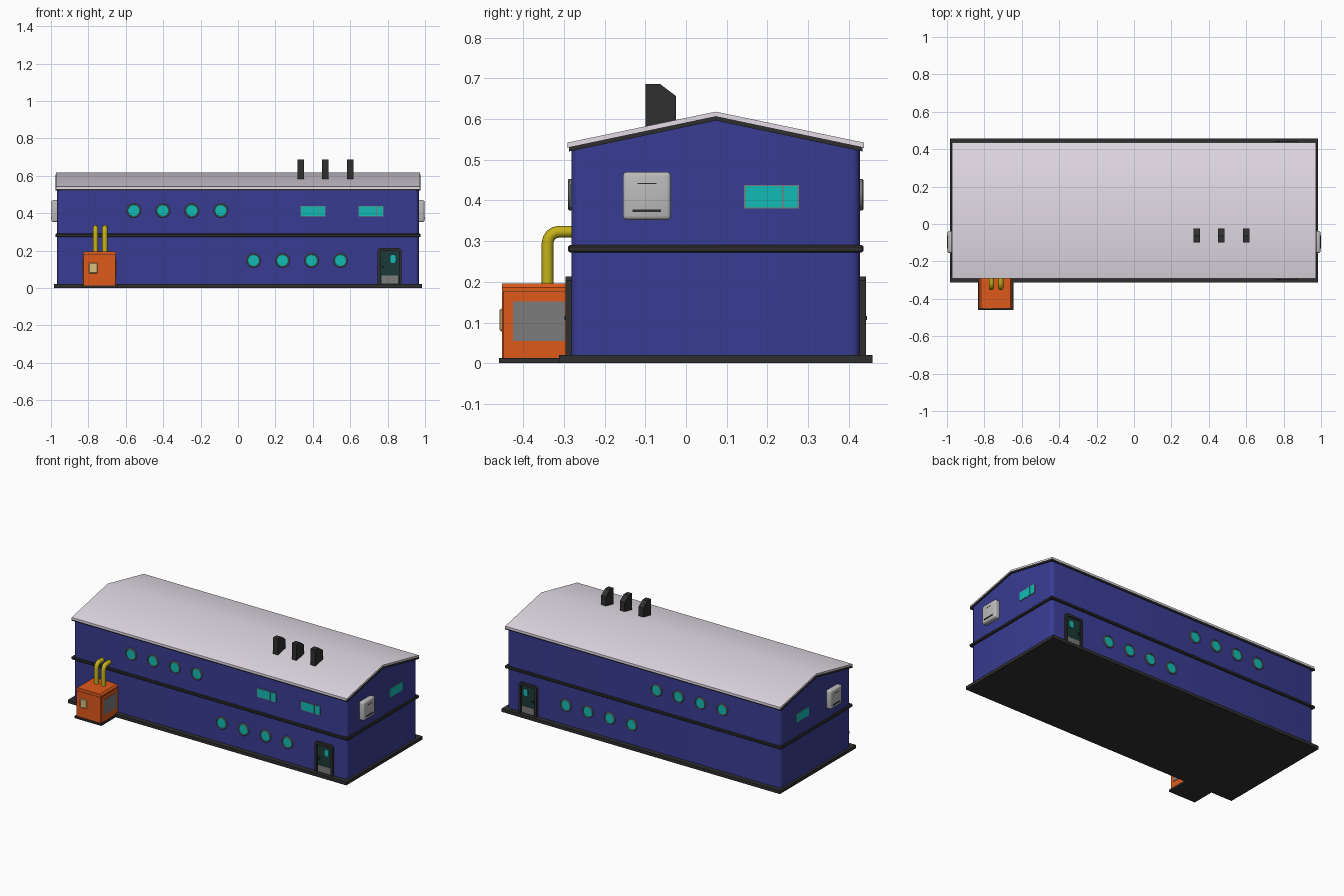
import bpy, bmesh, math
from mathutils import Vector

if "Cube" in bpy.data.objects:
    bpy.data.objects.remove(bpy.data.objects["Cube"])

CY = 0.073           # y of the building's ridge; all parts are built around it
W, L = 0.354, 0.967  # half depth and half length of the walls

def material(name, rgb):
    m = bpy.data.materials.new(name)
    m.diffuse_color = (*rgb, 1)
    m.use_nodes = True
    m.node_tree.nodes["Principled BSDF"].inputs["Base Color"].default_value = m.diffuse_color
    return m

BLUE = material("blue_paint", (0.041, 0.045, 0.29))
DARK = material("dark_trim", (0.028, 0.028, 0.03))
WHITE = material("roof_white", (0.78, 0.72, 0.80))
ORANGE = material("orange_paint", (0.74, 0.10, 0.011))
YELLOW = material("yellow_pipe", (0.55, 0.44, 0.01))
TEAL = material("teal_glass", (0.006, 0.50, 0.46))
GREEN = material("door_green", (0.012, 0.04, 0.04))
CREAM = material("cream", (0.72, 0.52, 0.22))
GREY = material("mid_grey", (0.2, 0.2, 0.2))
LIGHT = material("light_grey", (0.5, 0.5, 0.5))

def finish(name, bm, mat, mirror=""):
    bmesh.ops.recalc_face_normals(bm, faces=bm.faces)
    me = bpy.data.meshes.new(name)
    bm.to_mesh(me)
    bm.free()
    me.shade_smooth()
    me.set_sharp_from_angle(angle=math.radians(35))
    me.materials.append(mat)
    ob = bpy.data.objects.new(name, me)
    ob.location = (0, CY, 0)
    bpy.context.collection.objects.link(ob)
    if mirror:
        mod = ob.modifiers.new("mirror", 'MIRROR')
        mod.use_axis = ("X" in mirror, "Y" in mirror, False)
        mod.use_mirror_merge = False
    return ob

def prism(name, pts, axis, a, b, mat, bevel=0, along=None, seg=3, mirror=""):
    """Extrude a 2D outline from a to b along axis; optionally bevel edges along one axis."""
    bm = bmesh.new()
    def at(p, t):
        return {"X": (t, p[0], p[1]), "Y": (p[0], t, p[1]), "Z": (p[0], p[1], t)}[axis]
    v0 = [bm.verts.new(at(p, a)) for p in pts]
    v1 = [bm.verts.new(at(p, b)) for p in pts]
    bm.faces.new(v0)
    bm.faces.new(v1[::-1])
    n = len(pts)
    for i in range(n):
        bm.faces.new((v0[i], v1[i], v1[(i + 1) % n], v0[(i + 1) % n]))
    if bevel:
        edges = list(bm.edges)
        if along:
            k = "XYZ".index(along)
            edges = [e for e in edges
                     if abs((e.verts[0].co - e.verts[1].co).normalized()[k]) > 0.99]
        bmesh.ops.bevel(bm, geom=edges, offset=bevel, segments=seg, profile=0.5, affect='EDGES')
    return finish(name, bm, mat, mirror)

def box(name, x0, x1, y0, y1, z0, z1, mat, **kw):
    return prism(name, [(x0, y0), (x1, y0), (x1, y1), (x0, y1)], "Z", z0, z1, mat, **kw)

def lathe_y(name, x, z, profile, mat, n=16, mirror=""):
    """Revolve (radius, y) pairs around an axis parallel to y."""
    bm = bmesh.new()
    rings = [[bm.verts.new((x + r * math.cos(2 * math.pi * i / n), y,
                            z + r * math.sin(2 * math.pi * i / n))) for i in range(n)]
             for r, y in profile]
    for r0, r1 in zip(rings, rings[1:]):
        for i in range(n):
            bm.faces.new((r0[i], r0[(i + 1) % n], r1[(i + 1) % n], r1[i]))
    if len(rings) == 2:
        bm.faces.new(rings[1])
    return finish(name, bm, mat, mirror)

# Walls, base slab and belt course
prism("walls", [(-W, 0.015), (W, 0.015), (W, 0.53), (0, 0.605), (-W, 0.53)], "X", -L, L, BLUE,
      bevel=0.022, along="Z", seg=4)
box("base_slab", -0.984, 0.984, -0.385, 0.385, 0, 0.02, DARK)
box("belt_course", -0.977, 0.977, -0.363, 0.363, 0.272, 0.29, DARK, bevel=0.004, seg=1)

# Gabled roof sheet with dark trim underneath
def chevron(name, half, low, high, thick, lx, mat):
    prism(name, [(-half, low), (0, high), (half, low), (half, low + thick),
                 (0, high + thick), (-half, low + thick)], "X", -lx, lx, mat)
chevron("roof_trim", 0.361, 0.520, 0.596, 0.011, 0.975, DARK)
chevron("roof", 0.364, 0.529, 0.605, 0.013, 0.972, WHITE)

# Roof vents with slanted tops
for i, x in enumerate((0.335, 0.467, 0.600)):
    prism(f"roof_vent_{i + 1}", [(-0.173, 0.57), (-0.097, 0.58), (-0.097, 0.656),
                                 (-0.137, 0.686), (-0.173, 0.686)], "X", x - 0.017, x + 0.017, DARK)

# Round windows on both long sides
spots = [(-0.557 + 0.155 * i, 0.414) for i in range(4)] + [(0.083 + 0.155 * i, 0.147) for i in range(4)]
for i, (x, z) in enumerate(spots):
    lathe_y(f"porthole_rim_{i + 1}", x, z, [(0.039, -W + 0.004), (0.039, -W - 0.006), (0.036, -W - 0.009),
                                            (0.033, -W - 0.009), (0.031, -W - 0.003)], GREY, mirror="Y")
    lathe_y(f"porthole_glass_{i + 1}", x, z, [(0.0325, -W + 0.004), (0.0325, -W - 0.004)], TEAL, mirror="Y")

# Sliding windows: two panes in a thin frame, on the front and on both ends
for i, x in enumerate((0.334, 0.645)):
    box(f"front_window_frame_{i + 1}", x, x + 0.134, -W - 0.003, -W + 0.005, 0.381, 0.439, GREY)
    for j, (a, b) in enumerate(((0.003, 0.093), (0.097, 0.131))):
        box(f"front_window_pane_{i + 1}_{j + 1}", x + a, x + b, -W - 0.004, -W, 0.384, 0.436, TEAL)
y = 0.070
box("end_window_frame", L - 0.005, L + 0.003, y, y + 0.134, 0.380, 0.438, GREY, mirror="X")
for j, (a, b) in enumerate(((0.003, 0.093), (0.097, 0.131))):
    box(f"end_window_pane_{j + 1}", L, L + 0.004, y + a, y + b, 0.383, 0.435, TEAL, mirror="X")

# Wall units on both ends
box("wall_unit", L - 0.012, 0.997, -0.228, -0.110, 0.352, 0.470, LIGHT, bevel=0.010, mirror="X")
box("wall_unit_slot", 0.99, 1.0, -0.204, -0.134, 0.371, 0.378, DARK, mirror="X")
box("wall_unit_seam", 0.99, 0.998, -0.192, -0.146, 0.440, 0.443, DARK, mirror="X")

# Doors on both long sides: chamfered frame, leaf, window, kick plate and knob
prism("door_frame", [(0.747, 0.01), (0.747, 0.203), (0.757, 0.213), (0.864, 0.213), (0.874, 0.203),
                     (0.874, 0.01), (0.861, 0.01), (0.861, 0.198), (0.762, 0.198), (0.762, 0.01)],
      "Y", -W - 0.015, -W + 0.01, DARK, mirror="Y")
box("door_leaf", 0.76, 0.863, -W - 0.005, -W + 0.01, 0.01, 0.2, GREEN, mirror="Y")
prism("door_window", [(0.815, 0.142), (0.822, 0.134), (0.835, 0.134), (0.842, 0.142),
                      (0.842, 0.169), (0.835, 0.177), (0.822, 0.177), (0.815, 0.169)],
      "Y", -W - 0.008, -W, TEAL, mirror="Y")
box("door_kick_plate", 0.768, 0.856, -W - 0.008, -W, 0.024, 0.066, GREY, mirror="Y")
box("door_knob", 0.770, 0.780, -W - 0.018, -W, 0.106, 0.116, DARK, mirror="Y")

# Orange generator cabinet on a dark plinth
box("generator_plinth", -0.835, -0.645, -0.532, -0.36, 0, 0.013, DARK)
box("generator_body", -0.829, -0.651, -0.525, -0.35, 0.013, 0.176, ORANGE, bevel=0.004, along="Z", seg=1)
prism("generator_lid", [(-0.829, 0.178), (-0.651, 0.178), (-0.651, 0.186), (-0.661, 0.196),
                        (-0.819, 0.196), (-0.829, 0.186)], "Y", -0.525, -0.35, ORANGE)
box("generator_lid_seam", -0.827, -0.653, -0.523, -0.35, 0.17, 0.18, DARK)
for side, x in (("right", -0.651), ("left", -0.829)):
    box(f"generator_grille_{side}", x - 0.002, x + 0.002, -0.498, -0.370, 0.054, 0.152, GREY)
box("control_box", -0.797, -0.750, -0.531, -0.52, 0.078, 0.134, CREAM, bevel=0.004, seg=1)

# Yellow exhaust pipes bending from the cabinet into the wall
for i, x in enumerate((-0.762, -0.712)):
    cu = bpy.data.curves.new(f"exhaust_pipe_{i + 1}", 'CURVE')
    cu.dimensions = '3D'
    cu.bevel_depth = 0.0145
    cu.bevel_resolution = 2
    cu.use_fill_caps = True
    bend = [(-0.385 - 0.028 * math.cos(t), 0.295 + 0.028 * math.sin(t))
            for t in (math.pi / 8 * k for k in range(5))]
    path = [(-0.413, 0.18)] + bend + [(-0.34, 0.323)]
    sp = cu.splines.new('POLY')
    sp.points.add(len(path) - 1)
    for p, (py, pz) in zip(sp.points, path):
        p.co = (x, py, pz, 1)
    cu.materials.append(YELLOW)
    ob = bpy.data.objects.new(cu.name, cu)
    ob.location = (0, CY, 0)
    bpy.context.collection.objects.link(ob)
